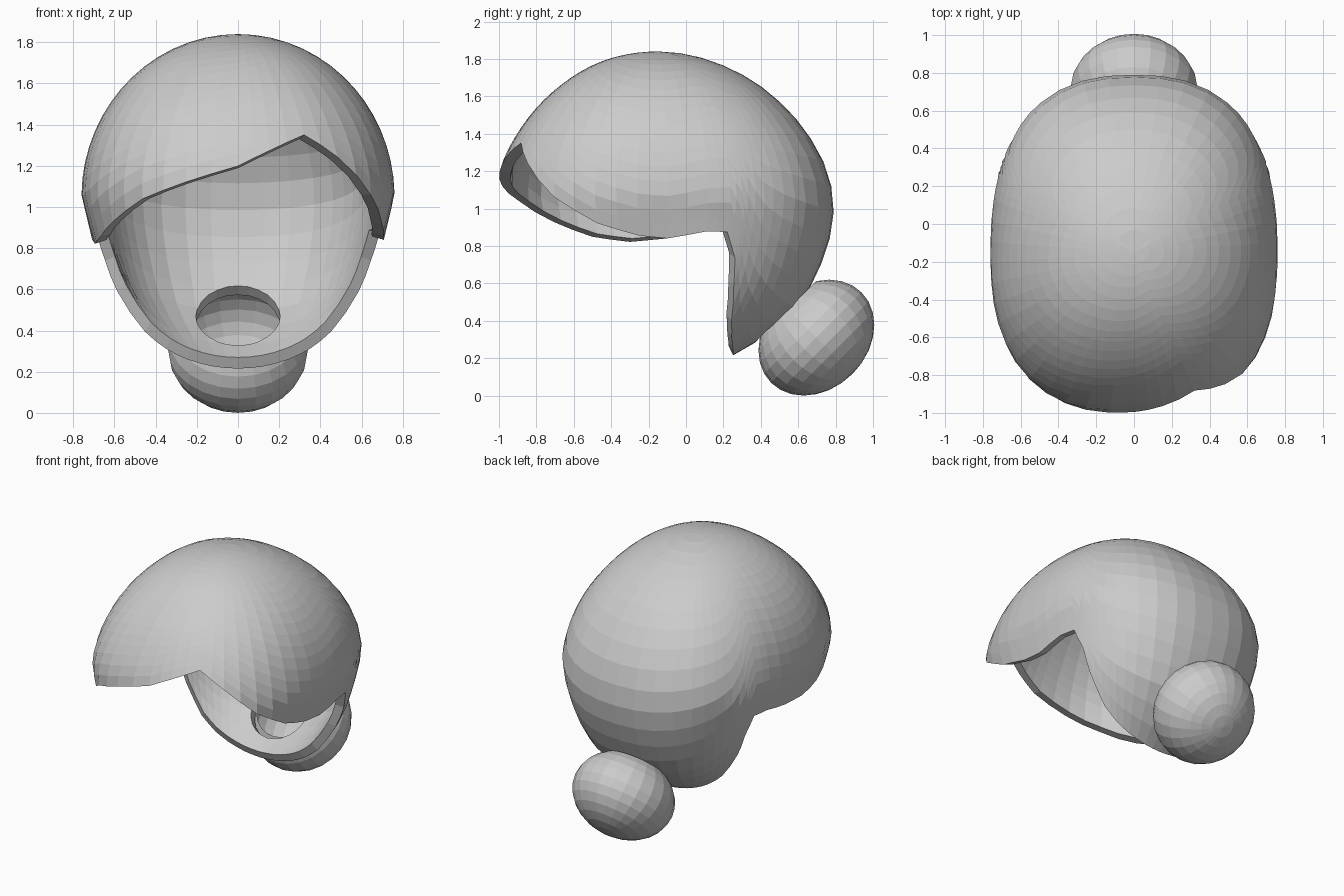
import bpy, bmesh, math
from mathutils import Vector, Matrix

if "Cube" in bpy.data.objects:
    bpy.data.objects.remove(bpy.data.objects["Cube"])

C = Vector((0, -0.15, 1.05))      # centre of the head
HALF_W, THICK, ROWS = 0.76, 0.06, 18

# Side silhouette (y, z) around the head, counter-clockwise from the back
PROFILE = [(.787, 1.05), (.755, 1.2), (.65, 1.4), (.48, 1.59), (.2, 1.765), (-.15, 1.84),
           (-.48, 1.775), (-.7, 1.635), (-.89, 1.42), (-1, 1.18), (-.99, .95), (-.85, .6),
           (-.5, .33), (-.1, .2), (.25, .215), (.42, .32), (.58, .45), (.67, .59), (.74, .75),
           (.785, .92)]
POLAR = sorted((math.atan2(z - C.z, y - C.y) % math.tau, math.hypot(y - C.y, z - C.z))
               for y, z in PROFILE)

# Hairline: front centre round the left side, and the right side's parted fringe
FRINGE_L = [(0, -1, 1.2), (-.25, -.97, 1.12), (-.45, -.87, 1.04), (-.6, -.7, .93),
            (-.67, -.5, .85), (-.70, -.3, .82)]
NAPE = [(-.71, -.1, .84), (-.68, .1, .885), (-.65, .2, .885), (-.62, .245, .75),
        (-.57, .245, .6), (-.45, .24, .4), (-.35, .245, .31), (-.25, .25, .26),
        (-.12, .25, .23), (0, .25, .22)]
FRINGE_R = [(.71, -.1, .84), (.69, -.25, .86), (.65, -.45, .93), (.58, -.65, 1.06),
            (.45, -.8, 1.23), (.32, -.88, 1.35), (.15, -.95, 1.27)]


def side_radius(a):
    """Smooth periodic interpolation of the silhouette radius."""
    n = len(POLAR)
    a %= math.tau
    i = max((k for k in range(n) if POLAR[k][0] <= a), default=-1)

    def pt(k):
        return POLAR[k % n][0] + math.tau * (k // n), POLAR[k % n][1]
    (a0, r0), (a1, r1), (a2, r2), (a3, r3) = (pt(i + k) for k in (-1, 0, 1, 2))
    h = a2 - a1
    t = (a - a1) / h
    m1, m2 = (r2 - r0) / (a2 - a0) * h, (r3 - r1) / (a3 - a1) * h
    return ((2*t**3 - 3*t*t + 1) * r1 + (t**3 - 2*t*t + t) * m1
            + (3*t*t - 2*t**3) * r2 + (t**3 - t*t) * m2)


def surface(d, inset=0):
    """Point of the head surface in direction d."""
    s, a = math.hypot(d.y, d.z), math.atan2(d.z, d.y)
    p = 2 + 0.5 * math.cos(a) ** 2
    low = max(0, -d.z)                               # sides tuck in below the ears
    w = HALF_W * (1 - 0.28 * low * (1 - low) ** 2)
    r = ((abs(d.x) / w) ** p + (s / side_radius(a)) ** p) ** (-1 / p)
    return C + d * (r - inset)


def make_object(name, bm):
    bmesh.ops.recalc_face_normals(bm, faces=bm.faces)
    me = bpy.data.meshes.new(name)
    bm.to_mesh(me)
    bm.free()
    ob = bpy.data.objects.new(name, me)
    bpy.context.collection.objects.link(ob)
    return ob


# Hair cap: columns from the crown to the hairline, outer and inner skin
rim = [Vector(p) for p in FRINGE_L + NAPE]
rim += [Vector((-x, y, z)) for x, y, z in NAPE[-2:0:-1]] + [Vector(p) for p in FRINGE_R]
dirs = []
for i, p in enumerate(rim):
    q = rim[(i + 1) % len(rim)]
    dirs += [(p.lerp(q, t) - C).normalized() for t in (0, 1 / 2)]
up = Vector((0, 0, 1))
bm = bmesh.new()
skins = []
for inset in (0, THICK):
    pole = bm.verts.new(surface(up, inset))
    cols = [[bm.verts.new(surface(up.slerp(d, k / ROWS), inset)) for k in range(1, ROWS + 1)]
            for d in dirs]
    skins.append(cols)
    for i, c in enumerate(cols):
        e = cols[(i + 1) % len(cols)]
        bm.faces.new((pole, c[0], e[0]))
        for k in range(ROWS - 1):
            bm.faces.new((c[k], c[k + 1], e[k + 1], e[k]))
outer, inner = skins
for i in range(len(dirs)):
    j = (i + 1) % len(dirs)
    bm.faces.new((outer[i][-1], inner[i][-1], inner[j][-1], outer[j][-1]))
cap = make_object("hair_cap", bm)

# Hair bun: tilted ellipsoid, open where it meets the cap
BUN = Vector((0, 0.697, 0.31))
tilt = Matrix.Rotation(math.radians(45), 4, 'X')    # local +z points into the cap
place = Matrix.Translation(BUN) @ tilt
bm = bmesh.new()
bmesh.ops.create_uvsphere(bm, u_segments=24, v_segments=14, radius=1,
                          matrix=place @ Matrix.Diagonal((.34, .342, .274, 1)))
axis = tilt.to_3x3() @ up
bmesh.ops.bisect_plane(bm, geom=bm.verts[:] + bm.edges[:] + bm.faces[:],
                       plane_co=BUN + axis * 0.215, plane_no=axis, clear_outer=True)
make_object("hair_bun", bm)

# Round hole through the cap into the bun
bm = bmesh.new()
bmesh.ops.create_cone(bm, cap_ends=True, segments=24, radius1=.205, radius2=.205, depth=.35,
                      matrix=place @ Matrix.Translation((0, -.045, .28)))
cutter = make_object("bun_hole_cutter", bm)
cutter.hide_render = True
cutter.hide_set(True)
mod = cap.modifiers.new("bun_hole", 'BOOLEAN')
mod.operation = 'DIFFERENCE'
mod.solver = 'EXACT'
mod.object = cutter
